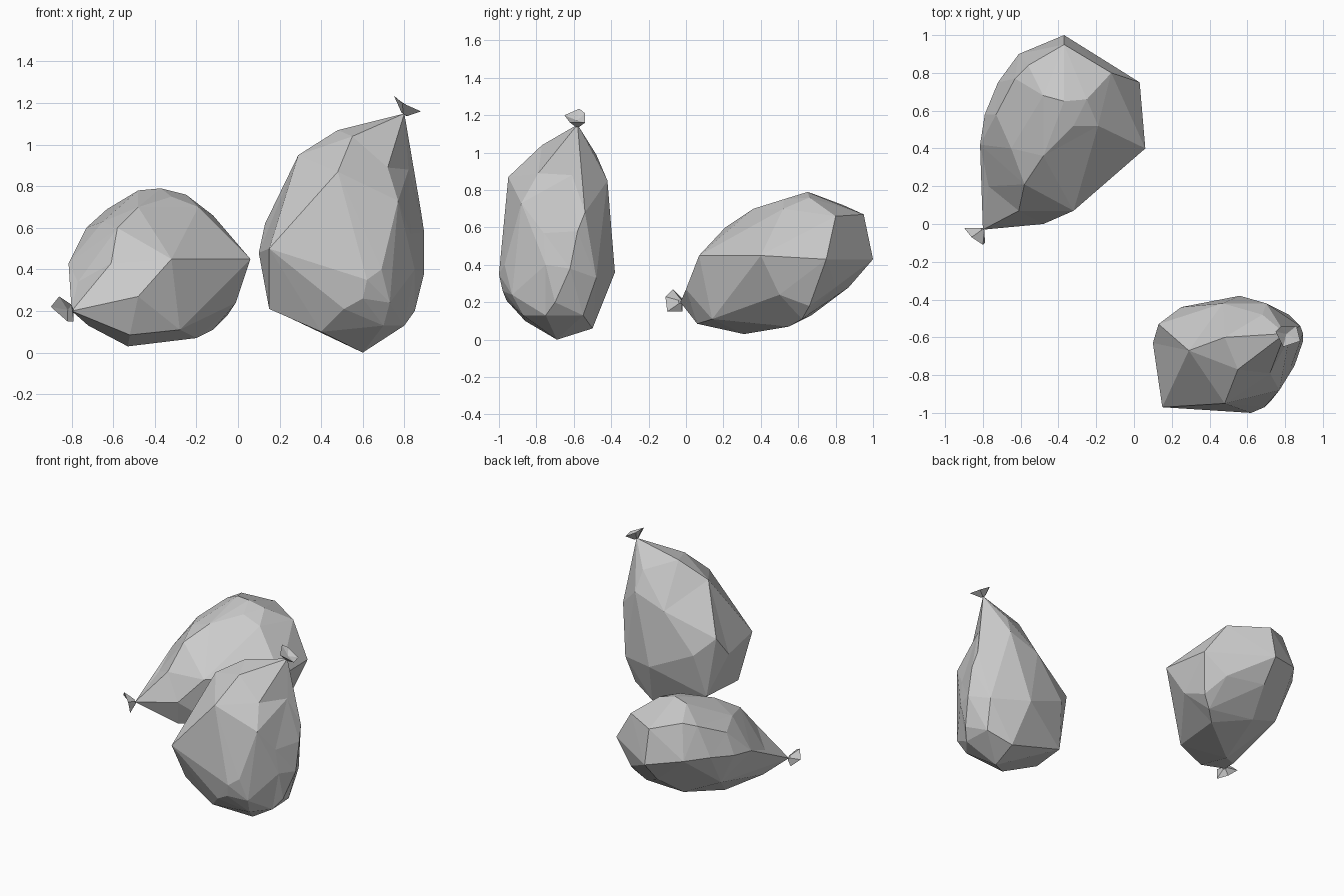
import bpy, bmesh
from mathutils import Vector


def finish(bm, name):
    bmesh.ops.recalc_face_normals(bm, faces=bm.faces[:])
    me = bpy.data.meshes.new(name)
    bm.to_mesh(me)
    bm.free()
    ob = bpy.data.objects.new(name, me)
    bpy.context.collection.objects.link(ob)
    return ob


def sack(name, centre, half, points):
    """Faceted skin: hull of the rounded-out points, then moved back to their real places."""
    bm = bmesh.new()
    c = Vector(centre)
    pairs = []
    for p in points:
        d = Vector(p) - c
        n = Vector((d.x / half[0], d.y / half[1], d.z / half[2]))
        pairs.append((bm.verts.new(n.normalized() * n.length ** 0.4), Vector(p)))
    bmesh.ops.convex_hull(bm, input=bm.verts[:])
    for v, p in pairs:
        if v.is_valid:
            v.co = p
    bmesh.ops.delete(bm, geom=[v for v in bm.verts if not v.link_faces], context='VERTS')
    return finish(bm, name)


def knot(name, neck, rim):
    """Flared, pinched end of the sack with a hollow mouth."""
    bm = bmesh.new()
    neck = Vector(neck)
    ring = [Vector(p) for p in rim]
    mid = sum(ring, Vector()) / len(ring)
    waist = [bm.verts.new(neck + (p - mid) * 0.22) for p in ring]
    lip = [bm.verts.new(p) for p in ring]
    pit = bm.verts.new(neck.lerp(mid, 0.55))
    for i in range(len(ring)):
        j = (i + 1) % len(ring)
        bm.faces.new((waist[i], waist[j], lip[j], lip[i]))
        bm.faces.new((lip[i], lip[j], pit))
    bm.faces.new(waist[::-1])
    return finish(bm, name)


# Upright sack
sack("standing_sack", (0.52, -0.69, 0.5), (0.4, 0.31, 0.6), [
    (0.80, -0.58, 1.15), (0.60, -0.69, 0.0), (0.40, -0.86, 0.10), (0.15, -0.81, 0.21),
    (0.15, -0.97, 0.50), (0.10, -0.63, 0.48), (0.13, -0.53, 0.62), (0.29, -0.67, 0.95),
    (0.48, -0.60, 1.07), (0.55, -0.77, 1.04), (0.48, -0.95, 0.87), (0.72, -0.79, 0.89),
    (0.77, -0.88, 0.73), (0.82, -0.61, 0.88), (0.88, -0.54, 0.68), (0.895, -0.58, 0.58),
    (0.895, -0.62, 0.38), (0.82, -0.48, 0.33), (0.68, -0.48, 0.99), (0.70, -0.42, 0.85),
    (0.47, -0.42, 0.77), (0.56, -0.38, 0.36), (0.25, -0.44, 0.50), (0.20, -0.52, 0.19),
    (0.62, -0.50, 0.06), (0.79, -0.55, 0.13), (0.80, -0.75, 0.13), (0.62, -1.0, 0.35),
    (0.60, -0.98, 0.26), (0.73, -0.93, 0.24), (0.69, -0.97, 0.40), (0.70, -0.87, 0.13),
    (0.85, -0.75, 0.40), (0.85, -0.70, 0.20), (0.83, -0.76, 0.57), (0.51, -0.96, 0.21),
])
knot("standing_sack_knot", (0.80, -0.58, 1.145), [
    (0.75, -0.57, 1.235), (0.79, -0.65, 1.20), (0.88, -0.62, 1.16), (0.86, -0.54, 1.16),
    (0.78, -0.54, 1.21),
])

# Slumped sack lying on its side
sack("lying_sack", (-0.38, 0.5, 0.42), (0.44, 0.52, 0.38), [
    (-0.80, -0.03, 0.20), (-0.48, 0.0, 0.27), (-0.32, 0.07, 0.45), (0.06, 0.40, 0.45),
    (0.03, 0.75, 0.43), (-0.37, 1.0, 0.43), (-0.37, 0.95, 0.67), (-0.12, 0.80, 0.66),
    (-0.58, 0.21, 0.60), (-0.61, 0.07, 0.43), (-0.48, 0.36, 0.70), (-0.32, 0.52, 0.75),
    (-0.19, 0.52, 0.70), (-0.37, 0.65, 0.79), (-0.48, 0.68, 0.78), (-0.25, 0.66, 0.76),
    (-0.56, 0.84, 0.72), (-0.63, 0.77, 0.69), (-0.73, 0.58, 0.60), (-0.65, 0.40, 0.63),
    (-0.815, 0.42, 0.43), (-0.77, 0.20, 0.34), (-0.79, 0.58, 0.45), (-0.72, 0.75, 0.48),
    (-0.61, 0.90, 0.48), (-0.53, 0.31, 0.03), (-0.52, 0.06, 0.085), (-0.28, 0.14, 0.11),
    (-0.20, 0.55, 0.07), (-0.05, 0.66, 0.18), (-0.01, 0.50, 0.24), (-0.12, 0.62, 0.11),
    (-0.45, 0.67, 0.13), (-0.38, 0.87, 0.28), (-0.72, 0.15, 0.13), (-0.70, 0.60, 0.24),
    (-0.12, 0.80, 0.28),
])
knot("lying_sack_knot", (-0.80, -0.03, 0.205), [
    (-0.90, -0.02, 0.22), (-0.86, -0.07, 0.27), (-0.80, -0.11, 0.23), (-0.79, -0.10, 0.15),
    (-0.82, -0.02, 0.15),
])
